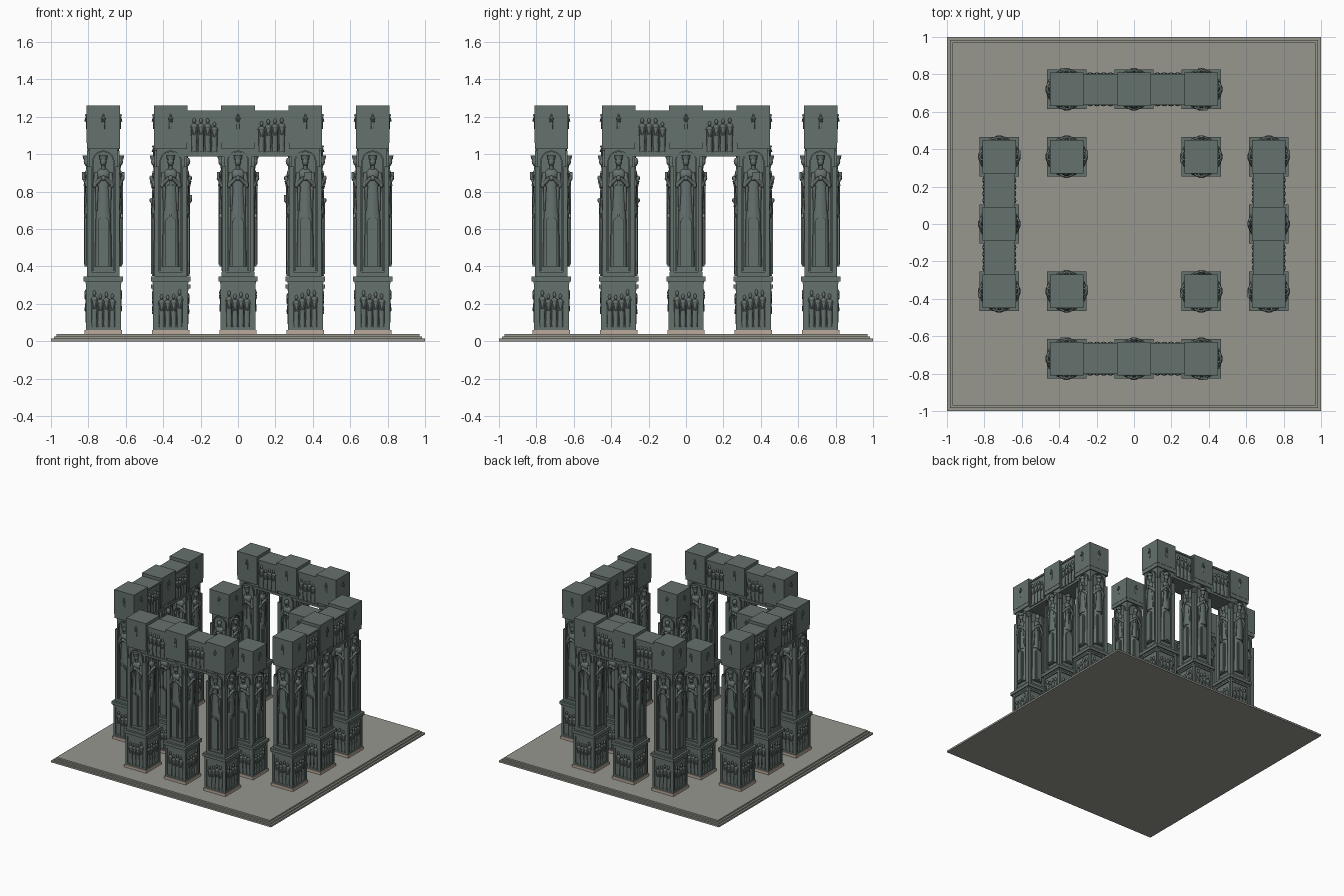
import bpy, bmesh, math, random
from mathutils import Matrix, Vector

random.seed(4)
cube = bpy.data.objects.get("Cube")
if cube:
    bpy.data.objects.remove(cube)


def material(name, color):
    m = bpy.data.materials.new(name)
    m.use_nodes = True
    m.diffuse_color = color
    m.node_tree.nodes["Principled BSDF"].inputs["Base Color"].default_value = color
    return m


bronze = material("green grey bronze", (0.13, 0.165, 0.155, 1))
paving = material("paving stone", (0.31, 0.31, 0.275, 1))
footing = material("pink stone", (0.50, 0.40, 0.33, 1))


def box(bm, x, y, z, sx, sy, sz):
    """Box given by centre and full sizes."""
    bmesh.ops.create_cube(bm, size=1, matrix=Matrix.Translation((x, y, z)) @ Matrix.Diagonal((sx, sy, sz, 1)))


def slab(bm, half, z0, z1):
    box(bm, 0, 0, (z0 + z1) / 2, 2 * half, 2 * half, z1 - z0)


def ball(bm, x, y, z, rx, ry, rz):
    r = bmesh.ops.create_uvsphere(bm, u_segments=10, v_segments=6, radius=1,
                                  matrix=Matrix.Translation((x, y, z)) @ Matrix.Diagonal((rx, ry, rz, 1)))
    for v in r["verts"]:
        for f in v.link_faces:
            f.smooth = True


def limb(bm, a, b, r1, r2, flat=1.0, sides=8):
    """Tapered tube from a to b, squashed in depth by flat."""
    a, b = Vector(a), Vector(b)
    d = b - a
    turn = d.to_track_quat('Z', 'Y').to_matrix().to_4x4()
    mid = (a + b) / 2
    squash = Matrix.Diagonal((1, flat, 1, 1))
    r = bmesh.ops.create_cone(bm, cap_ends=True, segments=sides, radius1=r1, radius2=r2, depth=d.length,
                              matrix=Matrix.Translation(mid) @ (squash if flat != 1 else Matrix()) @ turn)
    for v in r["verts"]:
        for f in v.link_faces:
            f.smooth = len(f.verts) == 4


def arch_plate(bm, half, z0, z1, y0, y1, inner=0):
    """Round-topped plate; with inner, an open arched band of that thickness."""
    def outline(h, bottom, top):
        arc = [(h * math.cos(math.pi * i / 10), top - h + h * math.sin(math.pi * i / 10)) for i in range(11)]
        return [(h, bottom)] + arc + [(-h, bottom)]
    out = outline(half, z0, z1)
    if not inner:
        front = bm.faces.new([bm.verts.new((x, y0, z)) for x, z in out])
        r = bmesh.ops.extrude_face_region(bm, geom=[front])
        bmesh.ops.translate(bm, vec=(0, y1 - y0, 0), verts=[v for v in r["geom"] if isinstance(v, bmesh.types.BMVert)])
        return
    inn = outline(half - inner, z0, z1 - inner)
    rings = [[bm.verts.new((x, y, z)) for x, z in ring] for ring, y in ((out, y1), (out, y0), (inn, y0), (inn, y1))]
    for p, q in zip(rings, rings[1:]):
        for i in range(len(out) - 1):
            bm.faces.new((p[i], p[i + 1], q[i + 1], q[i]))


def small_figure(bm, x, y, z0, z1, w=0.016):
    """Low relief standing person."""
    h = z1 - z0
    limb(bm, (x, y, z0), (x, y, z0 + h * 0.8), w * 0.85, w, 0.5)
    ball(bm, x, y, z0 + h * 0.76, w * 1.1, w * 0.6, h * 0.08)
    ball(bm, x, y - 0.004, z0 + h * 0.92, w * 0.55, w * 0.6, h * 0.08)
    for s in (-1, 1):
        limb(bm, (x + s * w, y - 0.003, z0 + h * 0.75), (x + s * w * 0.3, y - 0.009, z0 + h * 0.5), 0.004, 0.004)


def statue(bm, sword, hat, book):
    """Large robed person in the shaft niche, facing -y."""
    y = -0.078
    limb(bm, (0, y, 0.68), (0, y, 0.90), 0.040, 0.030, 0.6)
    limb(bm, (0, y, 0.40), (0, y, 0.68), 0.046, 0.040, 0.4)
    ball(bm, 0, y, 0.89, 0.039, 0.022, 0.035)
    limb(bm, (0, y, 0.91), (0, y - 0.008, 0.95), 0.012, 0.010)
    ball(bm, 0, y - 0.010, 0.960, 0.017, 0.017, 0.023)
    for s in (-1, 1):
        limb(bm, (s * 0.036, y, 0.90), (s * 0.043, y - 0.008, 0.835), 0.012, 0.012)
        limb(bm, (s * 0.043, y - 0.008, 0.84), (s * 0.008, y - 0.027, 0.875), 0.012, 0.009)
        ball(bm, s * 0.045, y - 0.006, 0.835, 0.013, 0.014, 0.016)
        limb(bm, (s * 0.034, y - 0.008, 0.83), (s * 0.036, y - 0.006, 0.70), 0.010, 0.005)
    ball(bm, 0, y - 0.026, 0.872, 0.014, 0.010, 0.014)
    if sword:
        box(bm, 0, y - 0.022, 0.76, 0.010, 0.008, 0.22)
        box(bm, 0, y - 0.024, 0.835, 0.032, 0.008, 0.008)
    if hat:
        limb(bm, (0, y - 0.010, 0.972), (0, y - 0.010, 0.993), 0.019, 0.023)
    if book:
        box(bm, 0.014, y - 0.028, 0.885, 0.036, 0.014, 0.040)


def pillar_side(kind):
    """All relief work on one side of a pillar, facing -y."""
    bm = bmesh.new()
    # pedestal frame and crowd
    for s in (-1, 1):
        box(bm, s * 0.085, -0.089, 0.187, 0.017, 0.010, 0.255)
    box(bm, 0, -0.089, 0.067, 0.16, 0.009, 0.014)
    box(bm, 0, -0.089, 0.305, 0.16, 0.009, 0.020)
    for i in range(4):
        small_figure(bm, -0.048 + i * 0.032, -0.087, 0.075, 0.245 + random.uniform(0, 0.035))
    # shaft corner strips and rails
    for s in (-1, 1):
        box(bm, s * 0.074, -0.080, 0.64, 0.022, 0.012, 0.59)
    box(bm, 0, -0.081, 0.355, 0.174, 0.012, 0.030)
    box(bm, 0, -0.084, 1.045, 0.176, 0.008, 0.035)
    # niche and lower arched panel
    arch_plate(bm, 0.060, 0.375, 1.02, -0.087, -0.072, 0.008)
    arch_plate(bm, 0.029, 0.40, 0.665, -0.100, -0.074)
    arch_plate(bm, 0.020, 0.41, 0.655, -0.104, -0.098)
    statue(bm, *kind)
    # capital emblem
    small_figure(bm, 0, -0.089, 1.135, 1.215, 0.010)
    return bm


def finish(bm, name, mat, recalc=True):
    if recalc:
        bmesh.ops.recalc_face_normals(bm, faces=bm.faces[:])
    me = bpy.data.meshes.new(name)
    bm.to_mesh(me)
    bm.free()
    me.materials.append(mat)
    return me


def place(name, me, loc=(0, 0, 0), turn=0, height=1):
    ob = bpy.data.objects.new(name, me)
    ob.location = loc
    ob.rotation_euler.z = turn * math.pi / 2
    ob.scale.z = height
    bpy.context.scene.collection.objects.link(ob)
    return ob


# pillar core plus four carved sides (sword, hat, book)
pillar = bmesh.new()
slab(pillar, 0.086, 0.058, 0.315)
slab(pillar, 0.096, 0.308, 0.320)
slab(pillar, 0.105, 0.320, 0.345)
slab(pillar, 0.076, 0.345, 1.06)
slab(pillar, 0.090, 1.06, 1.26)
kinds = ((True, False, False), (False, True, True), (False, True, False), (True, True, False))
for n, kind in enumerate(kinds):
    side = pillar_side(kind)
    side.transform(Matrix.Rotation(n * math.pi / 2, 4, 'Z'))
    part = bpy.data.meshes.new("side_part")
    side.to_mesh(part)
    side.free()
    pillar.from_mesh(part)
    bpy.data.meshes.remove(part)
pillar_mesh = finish(pillar, "pillar", bronze)

foot = bmesh.new()
slab(foot, 0.100, 0.030, 0.060)
foot_mesh = finish(foot, "pillar_foot", footing)

# lintel joining three pillars, with crowds in the two gaps on both faces
lintel = bmesh.new()
box(lintel, 0, 0, 1.11, 0.74, 0.150, 0.24)
box(lintel, 0, 0, 1.228, 0.74, 0.166, 0.014)
box(lintel, 0, 0, 0.997, 0.74, 0.164, 0.018)
for half_turn in range(2):
    for gap in (-0.18, 0.18):
        for i in range(4):
            small_figure(lintel, gap - 0.054 + i * 0.036, -0.077, 1.012, 1.165 + random.uniform(0, 0.035), 0.017)
        for s in (-1, 1):
            box(lintel, gap + s * 0.085, -0.078, 1.11, 0.010, 0.008, 0.22)
    lintel.transform(Matrix.Rotation(math.pi, 4, 'Z'))
lintel_mesh = finish(lintel, "lintel", bronze)

# four outer rows of three
for t, side_name in enumerate(("front", "left", "back", "right")):
    rot = Matrix.Rotation(t * math.pi / 2, 3, 'Z')
    place(side_name + "_lintel", lintel_mesh, rot @ Vector((0, -0.72, 0)), t)
    for k in (-1, 0, 1):
        loc = rot @ Vector((k * 0.36, -0.72, 0))
        place(side_name + "_pillar", pillar_mesh, loc, t + 2 * k * k + (k == 0) * 2 + k)
        place(side_name + "_foot", foot_mesh, loc)

# four lower free-standing inner pillars
for sx in (-1, 1):
    for sy in (-1, 1):
        place("inner_pillar", pillar_mesh, (sx * 0.36, sy * 0.36, 0.008), sx + 1, 0.855)
        place("inner_foot", foot_mesh, (sx * 0.36, sy * 0.36, 0))

# stepped platform
steps = bmesh.new()
for half, z0, z1 in ((1.0, 0, 0.014), (0.985, 0.014, 0.026), (0.970, 0.026, 0.038)):
    slab(steps, half, z0, z1)
place("platform", finish(steps, "platform", paving))
